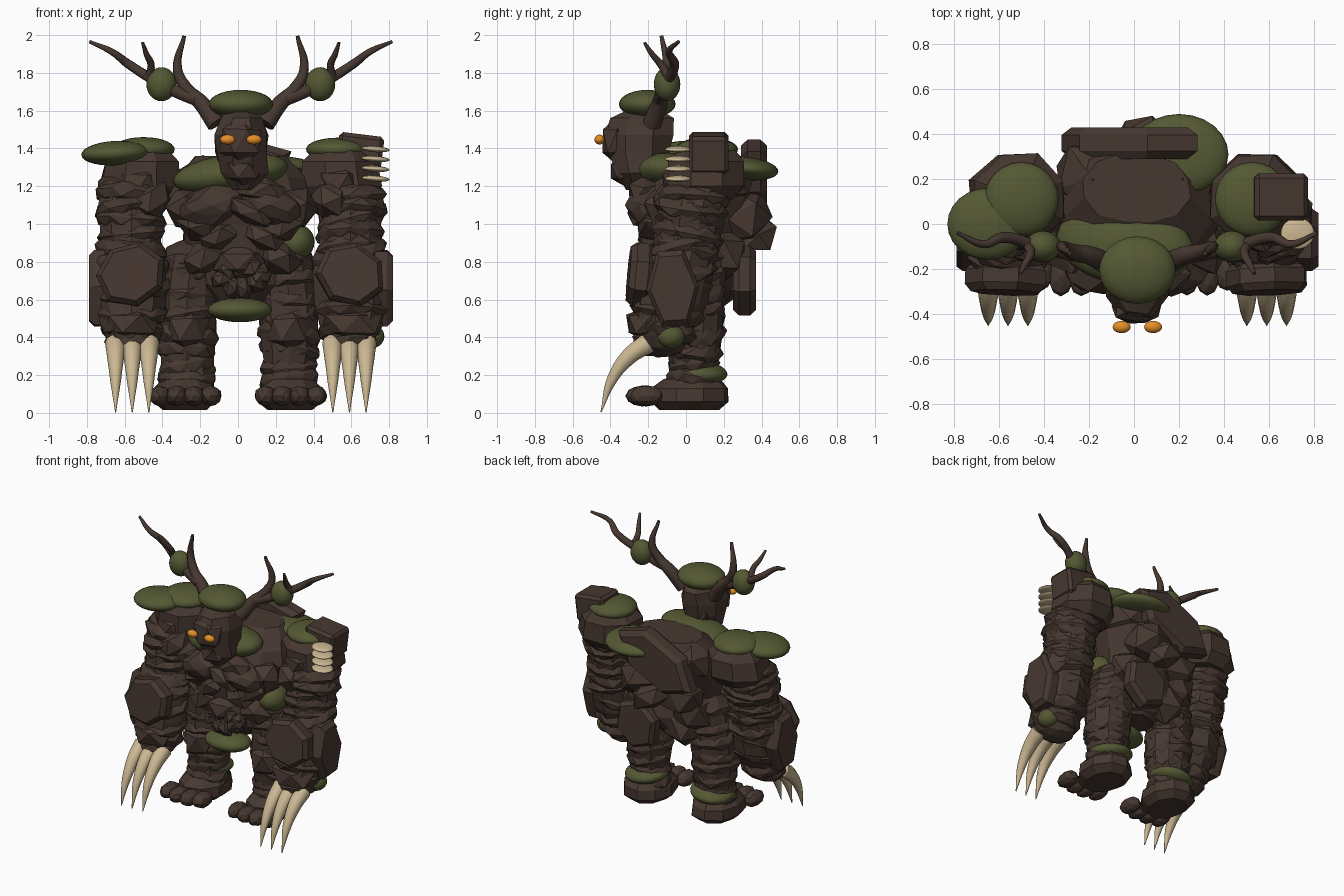
import bpy, bmesh, math, random
from mathutils import Vector, Matrix, Euler

cube = bpy.data.objects.get("Cube")
if cube:
    bpy.data.objects.remove(cube, do_unlink=True)
rng = random.Random(4)
MID = 0.015          # mirror plane of the body


def material(name, rgb):
    m = bpy.data.materials.new(name)
    m.use_nodes = True
    m.diffuse_color = (*rgb, 1)
    bsdf = m.node_tree.nodes["Principled BSDF"]
    bsdf.inputs["Base Color"].default_value = (*rgb, 1)
    bsdf.inputs["Roughness"].default_value = 0.9
    return m


BARK = material("dark bark", (0.062, 0.039, 0.030))
MOSS = material("moss green", (0.088, 0.098, 0.033))
BONE = material("pale bone", (0.60, 0.48, 0.29))
GLOW = material("amber", (0.78, 0.27, 0.02))


def placed(loc, size, rot):
    return Matrix.LocRotScale(Vector(loc), Euler([math.radians(a) for a in rot]), Vector(size))


def finish(bm, name, mat, smooth=False):
    bmesh.ops.recalc_face_normals(bm, faces=bm.faces)
    for f in bm.faces:
        f.smooth = smooth
    me = bpy.data.meshes.new(name)
    bm.to_mesh(me)
    bm.free()
    me.materials.append(mat)
    bpy.context.collection.objects.link(bpy.data.objects.new(name, me))


def rock(bm, loc, size, rot=(0, 0, 0), sub=1, rough=0.1):
    """Faceted lump of bark."""
    mat = placed(loc, size, rot)
    for v in bmesh.ops.create_icosphere(bm, subdivisions=sub, radius=1.05)["verts"]:
        v.co = mat @ (v.co * rng.uniform(1 - rough, 1 + rough))


def plate(bm, loc, size, rot=(0, 0, 0), sides=6):
    """Bevelled prism whose broad face looks along y."""
    mat = placed(loc, size, rot) @ Matrix.Rotation(math.pi / 2, 4, 'X')
    for z, r in ((-1, 0.85), (-0.5, 1), (0.5, 1), (1, 0.85)):
        ring = [bm.verts.new(mat @ Vector((r * math.cos(a), r * math.sin(a), z)))
                for a in (2 * math.pi * i / sides for i in range(sides))]
        if z == -1:
            bm.faces.new(ring)
        else:
            for i in range(sides):
                j = (i + 1) % sides
                bm.faces.new((prev[i], prev[j], ring[j], ring[i]))
        prev = ring
    bm.faces.new(prev)


def blob(name, loc, size, mat=MOSS, rot=(0, 0, 0)):
    """Smooth ellipsoid."""
    bm = bmesh.new()
    bmesh.ops.create_uvsphere(bm, u_segments=24, v_segments=14, radius=1)
    bmesh.ops.transform(bm, matrix=placed(loc, size, rot), verts=bm.verts)
    finish(bm, name, mat, True)


def loft(bm, rings, n=10, rough=0.05):
    """Closed limb from rings of (z, x, y, rx, ry)."""
    rows = []
    for z, x, y, rx, ry in rings:
        row = []
        for i in range(n):
            a = 2 * math.pi * (i + 0.5) / n
            k = rng.uniform(1 - rough, 1 + rough)
            row.append(bm.verts.new((x + rx * k * math.cos(a), y + ry * k * math.sin(a), z)))
        rows.append(row)
    for lo, hi in zip(rows, rows[1:]):
        for i in range(n):
            j = (i + 1) % n
            bm.faces.new((lo[i], lo[j], hi[j], hi[i]))
    bm.faces.new(rows[0])
    bm.faces.new(rows[-1])


def ridges(bm, rings, count):
    """Tilted bark layers stacked along a limb."""
    for i in range(count):
        t = i / (count - 1) * (len(rings) - 1)
        k = min(int(t), len(rings) - 2)
        z, x, y, rx, ry = (a + (b - a) * (t - k) for a, b in zip(rings[k], rings[k + 1]))
        rot = [rng.uniform(-14, 14), rng.uniform(-14, 14), 0]
        rock(bm, (x, y, z), (rx * 1.05, ry * 1.05, 0.08), rot, 2, 0.06)


def tube(name, mat, path):
    """Tapered curved horn from points of (x, y, z, radius)."""
    cu = bpy.data.curves.new(name, 'CURVE')
    cu.dimensions = '3D'
    cu.bevel_depth = 1
    cu.bevel_resolution = 3
    cu.resolution_u = 6
    cu.use_fill_caps = True
    sp = cu.splines.new('BEZIER')
    sp.bezier_points.add(len(path) - 1)
    for p, (x, y, z, r) in zip(sp.bezier_points, path):
        p.co = (x, y, z)
        p.radius = r
        p.handle_left_type = p.handle_right_type = 'AUTO'
    ob = bpy.data.objects.new(name, cu)
    bpy.context.collection.objects.link(ob)
    me = bpy.data.meshes.new_from_object(ob.evaluated_get(bpy.context.evaluated_depsgraph_get()))
    bpy.data.objects.remove(ob)
    me.materials.clear()
    me.materials.append(mat)
    me.polygons.foreach_set("use_smooth", [True] * len(me.polygons))
    bpy.context.collection.objects.link(bpy.data.objects.new(name, me))


# Torso core
bm = bmesh.new()
loft(bm, [(0.58, MID, 0.03, 0.13, 0.12), (0.68, MID, 0.04, 0.25, 0.2),
          (0.85, MID, 0.05, 0.29, 0.23), (1.0, MID, 0.06, 0.32, 0.28),
          (1.14, MID, 0.07, 0.38, 0.33), (1.25, MID, 0.09, 0.36, 0.28),
          (1.36, MID, 0.16, 0.24, 0.16)], 12)
rock(bm, (MID, 0.08, 0.78), (0.27, 0.22, 0.2), (0, 0, 0), 2, 0.05)
finish(bm, "torso", BARK)

# Bark muscles on chest and belly
bm = bmesh.new()
for s in (-1, 1):
    rock(bm, (MID + s * 0.15, -0.18, 1.1), (0.17, 0.13, 0.1), (0, s * 20, 0), 2)
    rock(bm, (MID + s * 0.29, -0.1, 1.08), (0.11, 0.13, 0.12), (0, s * 30, 0))
    rock(bm, (MID + s * 0.22, -0.14, 0.99), (0.13, 0.12, 0.08), (0, s * -30, 0))
    rock(bm, (MID + s * 0.12, -0.16, 0.93), (0.12, 0.1, 0.07), (0, s * 25, 0))
    rock(bm, (MID + s * 0.2, -0.1, 0.82), (0.13, 0.12, 0.09), (0, s * 30, 0))
    rock(bm, (MID + s * 0.2, 0.2, 1.22), (0.18, 0.17, 0.13), (0, 0, s * 20))
    rock(bm, (MID + s * 0.2, 0.2, 0.84), (0.15, 0.13, 0.15))
rock(bm, (0.06, -0.24, 1.06), (0.15, 0.08, 0.06), (0, 25, 0))
rock(bm, (0.12, -0.22, 1.18), (0.15, 0.09, 0.08), (0, 10, 0))
rock(bm, (MID, -0.15, 0.8), (0.16, 0.1, 0.09), (0, 0, 15))
for i in range(9):
    a = i * 2.4
    rock(bm, (MID + 0.1 * math.cos(a), -0.17, 0.72 + 0.06 * math.sin(a)), (0.065, 0.07, 0.05), (0, 40 * i, 0))
finish(bm, "torso_bark", BARK)

# Back: boulders, a long slanted plate and a lower plate
bm = bmesh.new()
rock(bm, (0.14, 0.3, 1.05), (0.17, 0.17, 0.15), (30, 0, 40))
rock(bm, (0.04, 0.36, 0.96), (0.15, 0.12, 0.1), (0, 25, 10))
rock(bm, (-0.15, 0.24, 0.95), (0.16, 0.14, 0.14))
rock(bm, (-0.12, 0.18, 0.72), (0.16, 0.13, 0.15))
finish(bm, "back_bark", BARK)
bm = bmesh.new()
plate(bm, (-0.02, 0.36, 1.23), (0.34, 0.07, 0.18), (0, -27, 0))
finish(bm, "upper_back_plate", BARK)
bm = bmesh.new()
plate(bm, (0.17, 0.31, 0.7), (0.17, 0.06, 0.19), (0, 20, 0))
finish(bm, "lower_back_plate", BARK)

# Head with jaw and snout
bm = bmesh.new()
loft(bm, [(1.18, 0.03, -0.25, 0.06, 0.07), (1.27, 0.035, -0.25, 0.135, 0.13),
          (1.38, 0.015, -0.25, 0.14, 0.18), (1.47, 0.015, -0.25, 0.155, 0.19),
          (1.56, 0.015, -0.23, 0.12, 0.18), (1.6, 0.015, -0.22, 0.07, 0.1)], 8)
rock(bm, (0.015, -0.365, 1.44), (0.12, 0.085, 0.13))
rock(bm, (0.03, -0.32, 1.28), (0.1, 0.085, 0.08))
rock(bm, (MID, -0.17, 1.34), (0.12, 0.1, 0.12))
finish(bm, "head", BARK)
for s in (-1, 1):
    blob("eye", (MID + s * 0.07, -0.458, 1.447), (0.04, 0.027, 0.026), GLOW)

# Antlers
for s in (-1, 1):
    def side(pts):
        return [(MID + s * x, y, z, r) for x, y, z, r in pts]
    tube("antler_main", BARK, side([(0.13, -0.18, 1.53, 0.05), (0.21, -0.14, 1.64, 0.042),
         (0.29, -0.12, 1.72, 0.033), (0.335, -0.1, 1.82, 0.025), (0.3, -0.13, 1.995, 0.01)]))
    tube("antler_branch", BARK, side([(0.24, -0.14, 1.66, 0.035), (0.34, -0.12, 1.7, 0.033),
         (0.44, -0.1, 1.75, 0.028), (0.6, -0.06, 1.85, 0.024), (0.68, -0.09, 1.91, 0.018),
         (0.8, -0.04, 1.965, 0.009)]))
    tube("antler_tine", BARK, side([(0.49, -0.09, 1.77, 0.022), (0.475, -0.13, 1.84, 0.02),
         (0.5, -0.18, 1.9, 0.015), (0.52, -0.22, 1.96, 0.008)]))
    blob("antler_moss", (MID + s * 0.42, -0.1, 1.74), (0.08, 0.07, 0.09))

# Arms, legs and their details, mirrored
for s, tag in ((-1, "right"), (1, "left")):
    ax = MID + s * 0.58
    upper = [(0.86, ax, 0.0, 0.17, 0.17), (1.0, ax, 0.02, 0.17, 0.175),
             (1.1, ax, 0.03, 0.185, 0.185), (1.2, ax - s * 0.02, 0.06, 0.18, 0.17)]
    lower = [(0.38, ax, -0.14, 0.13, 0.13), (0.46, ax, -0.12, 0.165, 0.17),
             (0.58, ax, -0.08, 0.195, 0.19), (0.75, ax, -0.06, 0.2, 0.2), (0.86, ax, -0.02, 0.18, 0.18)]
    bm = bmesh.new()
    loft(bm, upper)
    ridges(bm, upper, 6)
    rock(bm, (ax - s * 0.1, -0.06, 1.12), (0.12, 0.13, 0.1), (0, s * 30, 0))
    finish(bm, tag + "_upper_arm", BARK)
    bm = bmesh.new()
    loft(bm, lower)
    ridges(bm, lower, 6)
    plate(bm, (ax, -0.24, 0.73), (0.19, 0.065, 0.17), (-6, s * 25, 0), 7)
    plate(bm, (ax + s * 0.165, -0.07, 0.66), (0.14, 0.06, 0.23), (0, s * -4, 90))
    rock(bm, (ax, -0.18, 0.47), (0.165, 0.145, 0.1))
    finish(bm, tag + "_forearm", BARK)
    bm = bmesh.new()
    sx = MID + s * 0.525
    loft(bm, [(1.13, sx, 0.1, 0.17, 0.16), (1.2, sx + s * 0.01, 0.11, 0.225, 0.215),
              (1.33, sx, 0.11, 0.21, 0.215), (1.42, sx, 0.11, 0.12, 0.13)], 8, 0.04)
    rock(bm, (MID + s * 0.53, 0.0, 1.2), (0.13, 0.13, 0.13))
    finish(bm, tag + "_shoulder", BARK)
    for dx in (-0.088, 0, 0.088):
        cx = MID + s * 0.575 + dx
        tube(tag + "_claw", BONE, [(cx, -0.2, 0.37, 0.056), (cx, -0.3, 0.3, 0.046),
             (cx, -0.39, 0.18, 0.03), (cx, -0.45, 0.004, 0.003)])

    lx = s * 0.27
    leg = [(0.1, lx, 0.03, 0.15, 0.13), (0.25, lx, 0.04, 0.14, 0.125), (0.42, lx, 0.04, 0.16, 0.155),
           (0.62, lx, 0.05, 0.16, 0.16), (0.84, lx * 0.9, 0.05, 0.15, 0.17)]
    bm = bmesh.new()
    loft(bm, leg)
    ridges(bm, leg, 9)
    rock(bm, (lx, -0.06, 0.44), (0.12, 0.1, 0.12))
    finish(bm, tag + "_leg", BARK)
    bm = bmesh.new()
    fx = s * 0.28
    loft(bm, [(0.015, fx, 0.02, 0.12, 0.16), (0.06, fx, 0.02, 0.175, 0.21),
              (0.13, fx, 0.02, 0.17, 0.205), (0.18, fx, 0.03, 0.12, 0.15)], 9, 0.03)
    for i in range(4):
        rock(bm, (fx + (i - 1.5) * 0.09, -0.24 + 0.02 * abs(i - 1.5), 0.09), (0.055, 0.085, 0.052), (0, 0, 0), 2, 0.05)
    finish(bm, tag + "_foot", BARK)
    blob(tag + "_ankle_moss", (lx, 0.07, 0.215), (0.155, 0.15, 0.062), MOSS, (-5, s * 6, 0))

# Moss cushions: (name, centre, radii, rotation)
for name, loc, size, rot in [
        ("head_moss", (0.015, -0.205, 1.635), (0.17, 0.15, 0.075), (0, 0, 0)),
        ("neck_moss", (-0.04, -0.09, 1.265), (0.31, 0.18, 0.105), (0, -8, -8)),
        ("right_shoulder_moss_outer", (-0.65, 0.0, 1.375), (0.18, 0.16, 0.065), (0, -3, 0)),
        ("right_shoulder_moss_inner", (-0.5, 0.11, 1.395), (0.165, 0.165, 0.065), (0, 0, 0)),
        ("left_shoulder_moss", (0.525, 0.11, 1.395), (0.165, 0.165, 0.062), (0, 0, 0)),
        ("back_moss", (0.2, 0.31, 1.295), (0.22, 0.18, 0.062), (-6, 0, 0)),
        ("waist_moss", (0.31, -0.02, 0.905), (0.095, 0.12, 0.095), (0, 0, 0)),
        ("left_wrist_moss", (0.7, -0.08, 0.405), (0.075, 0.075, 0.065), (0, 0, 0)),
        ("hip_moss", (0.01, -0.13, 0.545), (0.17, 0.13, 0.065), (0, 0, 0))]:
    blob(name, loc, size, MOSS, rot)

# Left shoulder stump with shelf fungi
bm = bmesh.new()
bmesh.ops.create_cube(bm, size=2)
bmesh.ops.transform(bm, matrix=placed((0.645, 0.12, 1.375), (0.12, 0.105, 0.1), (0, 7, 0)), verts=bm.verts)
bmesh.ops.bevel(bm, geom=bm.edges, offset=0.02, segments=1, affect='EDGES')
finish(bm, "shoulder_stump", BARK)
for i in range(4):
    blob("shelf_fungus", (0.727, -0.042, 1.24 + i * 0.052), (0.075, 0.07, 0.016), BONE, (0, 4, 0))
